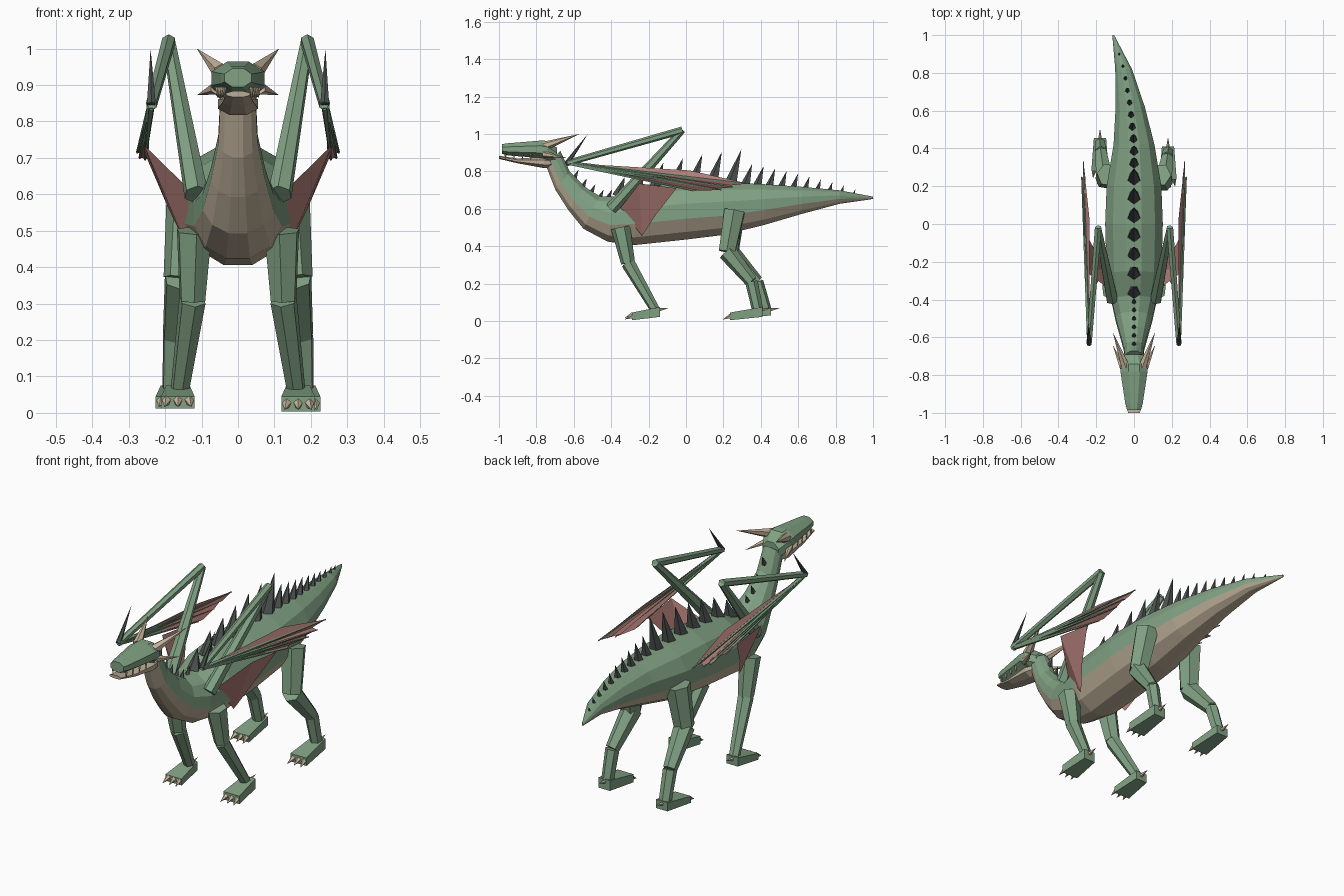
import bpy, bmesh, math
from mathutils import Vector

cube = bpy.data.objects.get("Cube")
if cube:
    bpy.data.objects.remove(cube, do_unlink=True)


def material(name, rgb):
    m = bpy.data.materials.new(name)
    m.use_nodes = True
    m.diffuse_color = (*rgb, 1)
    m.node_tree.nodes["Principled BSDF"].inputs["Base Color"].default_value = (*rgb, 1)
    return m


GREEN = material("scale_green", (0.22, 0.36, 0.23))
TAN = material("belly_tan", (0.50, 0.42, 0.31))
BONE = material("bone", (0.58, 0.47, 0.34))
PINK = material("wing_pink", (0.45, 0.21, 0.19))
DARK = material("spine_grey", (0.075, 0.085, 0.083))


def finish(name, bm, *mats):
    bmesh.ops.recalc_face_normals(bm, faces=bm.faces)
    me = bpy.data.meshes.new(name)
    bm.to_mesh(me)
    bm.free()
    for m in mats:
        me.materials.append(m)
    ob = bpy.data.objects.new(name, me)
    bpy.context.collection.objects.link(ob)
    return ob


def loft(name, stations, sides, first_belly, *mats):
    """Rings spanned by a top and a bottom point (y, z), a half width and an x offset."""
    bm = bmesh.new()
    rings = []
    for yt, zt, yb, zb, w, x in stations:
        top, bot = Vector((x, yt, zt)), Vector((x, yb, zb))
        ring = []
        for i in range(sides):
            a = math.tau * (i + 0.5) / sides
            p = (top + bot) / 2 + (top - bot) / 2 * math.sin(a)
            ring.append(bm.verts.new(p + Vector((w * math.cos(a), 0, 0))))
        rings.append(ring)
    for r, s in zip(rings, rings[1:]):
        for i in range(sides):
            j = (i + 1) % sides
            f = bm.faces.new((r[i], r[j], s[j], s[i]))
            f.material_index = int(i >= first_belly and i < sides - 1)
    bm.faces.new(rings[0])
    bm.faces.new(rings[-1])
    return finish(name, bm, *mats)


def cone(bm, a, b, r0, r1, sides=6):
    a, b = Vector(a), Vector(b)
    d = b - a
    new = bmesh.ops.create_cone(bm, cap_ends=True, segments=sides, radius1=r0,
                                radius2=r1, depth=d.length)["verts"]
    rot = d.to_track_quat("Z", "Y").to_matrix()
    for v in new:
        v.co = rot @ v.co + (a + b) / 2


def limb(name, points, radii, mat=GREEN, sides=6):
    bm = bmesh.new()
    for i in range(len(points) - 1):
        cone(bm, points[i], points[i + 1], radii[i], radii[i + 1], sides)
    return finish(name, bm, mat)


# Body, from the neck to the tail tip
BODY = [
    (-0.67, 0.91, -0.75, 0.83, 0.05, 0),
    (-0.62, 0.80, -0.70, 0.70, 0.056, 0),
    (-0.54, 0.72, -0.63, 0.59, 0.077, 0),
    (-0.46, 0.67, -0.55, 0.49, 0.10, 0),
    (-0.38, 0.67, -0.42, 0.42, 0.125, 0),
    (-0.25, 0.72, -0.28, 0.40, 0.15, 0),
    (0, 0.745, 0, 0.43, 0.158, 0),
    (0.2, 0.745, 0.2, 0.455, 0.15, 0),
    (0.42, 0.735, 0.42, 0.51, 0.112, 0),
    (0.62, 0.72, 0.62, 0.57, 0.08, -0.02),
    (0.82, 0.70, 0.82, 0.625, 0.046, -0.055),
    (1.0, 0.665, 1.0, 0.652, 0.005, -0.11),
]
loft("body", BODY, 12, 6, GREEN, TAN).data.polygons[0].material_index = 0
for p in bpy.data.objects["body"].data.polygons:
    # the lower sides of the flanks belong to the belly
    if p.normal.z < -0.3 or (p.normal.y < -0.55 and p.center.z < 0.85):
        p.material_index = 1


# Head and lower jaw
def straight(rows):
    return [(y, zt, y, zb, w, 0) for y, zt, zb, w in rows]


loft("head", straight([(-0.985, 0.948, 0.892, 0.04), (-0.95, 0.953, 0.882, 0.05),
                       (-0.78, 0.968, 0.868, 0.078), (-0.74, 0.968, 0.845, 0.078),
                       (-0.69, 0.93, 0.83, 0.05)]), 8, 8, GREEN)
loft("lower_jaw", straight([(-1.0, 0.884, 0.866, 0.035), (-0.9, 0.87, 0.842, 0.047),
                            (-0.76, 0.88, 0.815, 0.06), (-0.71, 0.87, 0.82, 0.045)]),
     8, 8, TAN)

# Spines along the back
def spine_base(y):
    for a, b in zip(BODY, BODY[1:]):
        if a[0] <= y <= b[0]:
            t = (y - a[0]) / (b[0] - a[0])
            return Vector((a[5] + t * (b[5] - a[5]), y, a[1] + t * (b[1] - a[1]) - 0.012))


bm = bmesh.new()
spines = [(-0.64 + 0.045 * i, 0.045, 0.014) for i in range(6)]
spines += [(-0.36 + 0.1 * i, 0.09 + 0.014 * i, 0.036) for i in range(7)]
spines += [(0.32 + 0.064 * i, 0.1 - 0.009 * i, 0.027 - 0.002 * i) for i in range(10)]
for y, height, r in spines:
    base = spine_base(y)
    lean = Vector((0, 0.3, 1)) if y > -0.38 else Vector((0, 0.35, 0.8))
    cone(bm, base, base + lean * (height + 0.012), r, 0, 5)
finish("back_spines", bm, DARK)


# Legs: joints, radii, toe position, foot width
LEGS = {
    "front": ([(0.12, -0.35, 0.50), (0.125, -0.31, 0.31), (0.16, -0.165, 0.06)],
              [0.052, 0.038, 0.026], -0.29, -0.14, 0.165),
    "hind": ([(0.135, 0.26, 0.59), (0.155, 0.22, 0.37), (0.175, 0.35, 0.21),
              (0.18, 0.385, 0.05)], [0.062, 0.05, 0.034, 0.03], 0.235, 0.41, 0.18),
}


def build_leg(kind, side, word):
    joints, radii, toe, heel, x = LEGS[kind]
    shift = 0.045 if kind == "hind" and side < 0 else 0
    low = 0.012 if side < 0 else 0.004
    pts = [(side * p[0], p[1] + shift * i / (len(joints) - 1), p[2])
           for i, p in enumerate(joints)]
    limb(f"{kind}_leg_{word}", pts, radii)
    # wedge foot
    toe, heel, x = toe + shift, heel + shift, x * side
    bm = bmesh.new()
    for v in bmesh.ops.create_cube(bm, size=1)["verts"]:
        back = v.co.y > 0
        v.co = (x + v.co.x * (0.065 if back else 0.092), heel if back else toe,
                (0.075 if back else 0.045) if v.co.z > 0 else low + (0.018 if back else 0))
    finish(f"{kind}_foot_{word}", bm, GREEN)
    # claws
    bm = bmesh.new()
    for k in (-1, 0, 1):
        cx = x + k * 0.031
        cone(bm, (cx, toe + 0.005, low + 0.022), (cx + k * 0.006, toe - 0.038, low + 0.004),
             0.014, 0, 5)
    cone(bm, (x, heel - 0.005, 0.06), (x, heel + 0.05, 0.07), 0.011, 0, 5)
    finish(f"{kind}_claws_{word}", bm, BONE)


# Wings
def build_wing(side, word):
    def at(x, y, z):
        return Vector((side * x, y, z))

    shoulder, elbow, wrist = at(0.115, -0.40, 0.60), at(0.19, -0.02, 1.02), at(0.238, -0.635, 0.845)
    limb(f"wing_upper_arm_{word}", [shoulder, elbow], [0.034, 0.018])
    limb(f"wing_forearm_{word}", [elbow, wrist], [0.02, 0.016])
    limb(f"wing_thumb_{word}", [wrist, at(0.24, -0.525, 1.0)], [0.014, 0], DARK)
    tips = [at(0.268, 0.33, 0.735), at(0.277, 0.25, 0.715), at(0.27, 0.19, 0.70),
            at(0.255, 0.04, 0.695)]
    bm = bmesh.new()
    for t in tips:
        cone(bm, wrist, t, 0.011, 0.003, 5)
    finish(f"wing_fingers_{word}", bm, GREEN)
    # folded membrane between the fingers, and the panel down to the flank
    bm = bmesh.new()
    crest = at(0.235, 0.02, 0.805)
    ribs = [crest]
    for a, b in zip(tips, tips[1:]):
        ribs += [a, (a + b) / 2 + at(-0.016, -0.05, 0.0)]
    ribs.append(tips[-1])
    faces = [(wrist, a, b) for a, b in zip(ribs, ribs[1:])]
    root, low = at(0.125, -0.35, 0.605), at(0.14, -0.235, 0.455)
    fold = at(0.258, -0.25, 0.735)
    faces += [(root, low, fold), (low, at(0.195, -0.16, 0.57), at(0.255, -0.05, 0.71), fold)]
    for f in faces:
        bm.faces.new([bm.verts.new(p) for p in f])
    bmesh.ops.remove_doubles(bm, verts=bm.verts, dist=0.0001)
    finish(f"wing_membrane_{word}", bm, PINK)


# Paired parts
for side, word in ((1, "left"), (-1, "right")):
    for kind in LEGS:
        build_leg(kind, side, word)
    build_wing(side, word)
    limb(f"horn_{word}", [(side * 0.045, -0.755, 0.935), (side * 0.113, -0.57, 1.0)],
         [0.025, 0], BONE)
    limb(f"cheek_horn_{word}", [(side * 0.06, -0.76, 0.892), (side * 0.113, -0.64, 0.872)],
         [0.018, 0], BONE)
    bm = bmesh.new()
    for i in range(4):
        x, y = side * (0.038 + 0.006 * i), -0.965 + 0.045 * i
        cone(bm, (x, y, 0.895), (x, y, 0.862), 0.007, 0, 4)
    finish(f"teeth_{word}", bm, BONE)
